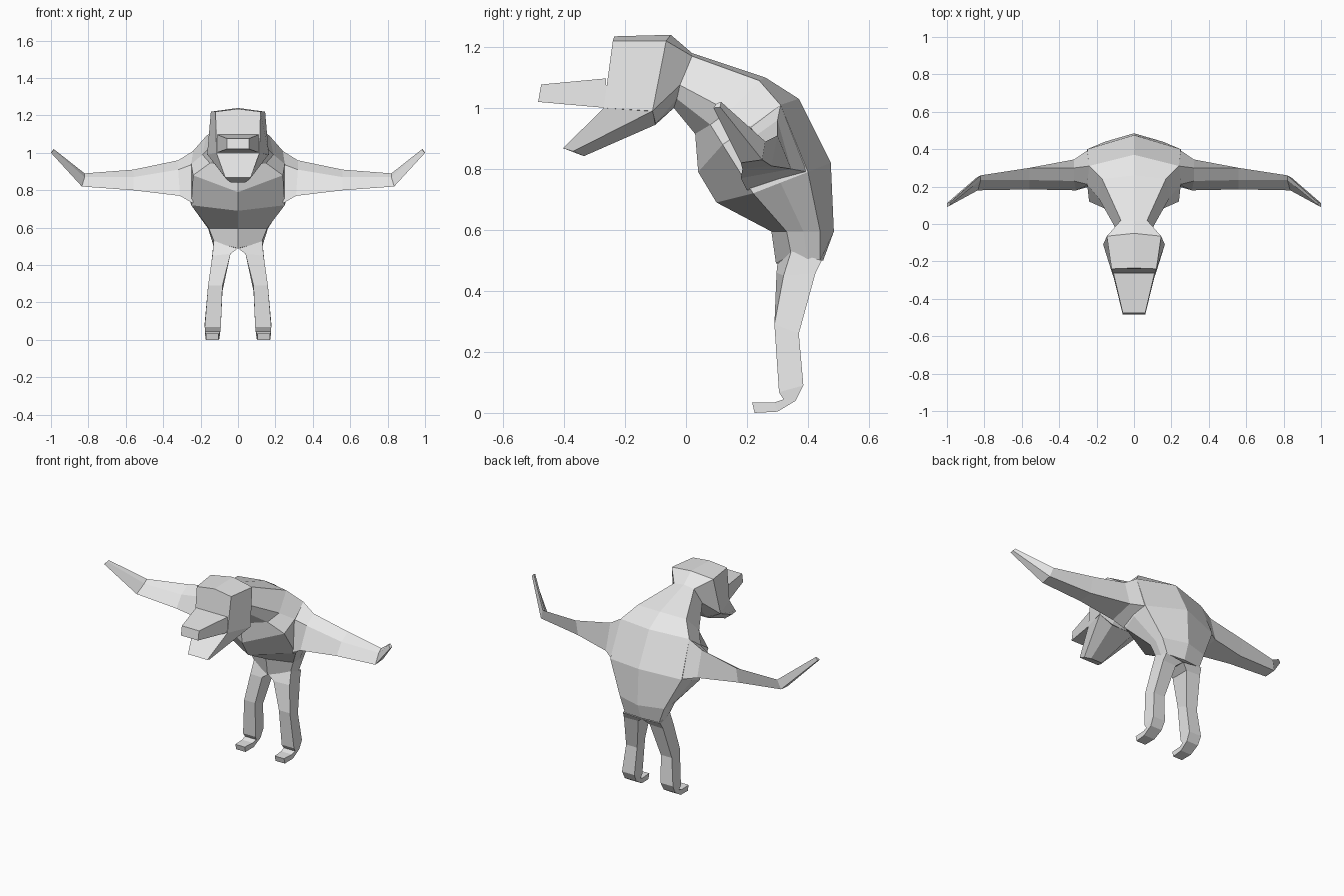
import bpy, bmesh

cube = bpy.data.objects.get("Cube")
if cube:
    bpy.data.objects.remove(cube, do_unlink=True)

grey = bpy.data.materials.new("plain_grey")
grey.use_nodes = True
grey.diffuse_color = (0.8, 0.8, 0.8, 1)
grey.node_tree.nodes["Principled BSDF"].inputs["Base Color"].default_value = (0.8, 0.8, 0.8, 1)


def loft(name, rings, mirror=False):
    """Skin a list of equal-sized closed rings, capped at both ends."""
    bm = bmesh.new()
    loops = [[bm.verts.new(p) for p in ring] for ring in rings]
    n = len(loops[0])
    for a, b in zip(loops, loops[1:]):
        for i in range(n):
            j = (i + 1) % n
            bm.faces.new((a[i], a[j], b[j], b[i]))
    bm.faces.new(loops[0])
    bm.faces.new(loops[-1][::-1])
    bmesh.ops.recalc_face_normals(bm, faces=bm.faces[:])
    mesh = bpy.data.meshes.new(name)
    bm.to_mesh(mesh)
    bm.free()
    mesh.materials.append(grey)
    obj = bpy.data.objects.new(name, mesh)
    bpy.context.collection.objects.link(obj)
    if mirror:
        obj.modifiers.new("mirror", 'MIRROR')
    return obj


def full(half):
    """Complete a half ring across x = 0."""
    return half + [(-x, y, z) for x, y, z in reversed(half) if x > 0]


# Head, neck and torso: half rings from back centre to front centre
torso = [
    [(0, -.235, 1.235), (.12, -.24, 1.22), (.115, -.27, 1.0), (.06, -.27, 1.0), (0, -.27, 1.0)],
    [(0, -.05, 1.24), (.145, -.065, 1.22), (.165, -.11, .99), (.08, -.10, .95), (0, -.10, .945)],
    [(0, .02, 1.18), (.07, .02, 1.17), (.10, -.02, 1.075), (.06, -.03, 1.03), (0, -.04, 1.0)],
    [(0, .26, 1.10), (.17, .24, 1.09), (.19, .14, .99), (.15, .08, .945), (0, .03, .915)],
    [(0, .37, 1.03), (.24, .31, 1.01), (.25, .21, .94), (.24, .12, .88), (0, .04, .79)],
    [(0, .475, .82), (.25, .40, .79), (.26, .31, .755), (.25, .22, .72), (0, .10, .69)],
    [(0, .485, .595), (.155, .44, .595), (.16, .385, .595), (.155, .33, .595), (0, .28, .595)],
    [(0, .45, .50), (.12, .44, .50), (.13, .40, .50), (.125, .345, .52), (0, .295, .49)],
]
loft("head_and_torso", [full(r) for r in torso])

# Upper snout
loft("upper_snout", [
    full([(.11, -.262, 1.097), (.115, -.26, 1.0)]),
    full([(.06, -.475, 1.077), (.06, -.485, 1.02)]),
])

# Lower jaw
loft("lower_jaw", [
    full([(.115, -.27, 1.0), (.163, -.11, .99), (.08, -.10, .945)]),
    full([(.068, -.403, .868), (.062, -.37, .858), (.04, -.335, .842)]),
])

# Arms: back top, front top, front bottom, back bottom
arm = [
    [(.24, .31, 1.01), (.24, .21, .94), (.24, .20, .73), (.24, .40, .79)],
    [(.32, .30, .96), (.32, .23, .91), (.31, .18, .77), (.32, .345, .80)],
    [(.56, .30, .91), (.56, .235, .87), (.56, .185, .80), (.56, .28, .81)],
    [(.82, .26, .89), (.82, .235, .87), (.835, .18, .82), (.84, .25, .83)],
    [(.985, .115, 1.02), (.985, .10, 1.015), (1.0, .09, 1.0), (1.0, .112, 1.003)],
]
loft("arm", arm, mirror=True)

# Legs: inner front, outer front, outer back, inner back
leg = [
    [(0, .30, .49), (.13, .345, .53), (.13, .445, .50), (0, .44, .49)],
    [(.04, .297, .46), (.137, .32, .45), (.137, .425, .46), (.04, .42, .46)],
]
for xi, xo, (fy, fz), (by, bz) in [
    (.083, .16, (.29, .29), (.37, .26)),
    (.092, .178, (.305, .068), (.385, .09)),
    (.095, .176, (.32, .044), (.36, .04)),
    (.10, .174, (.29, .034), (.30, .004)),
    (.105, .17, (.217, .034), (.225, 0)),
]:
    leg.append([(xi, fy, fz), (xo, fy, fz), (xo, by, bz), (xi, by, bz)])
loft("leg", leg, mirror=True)
